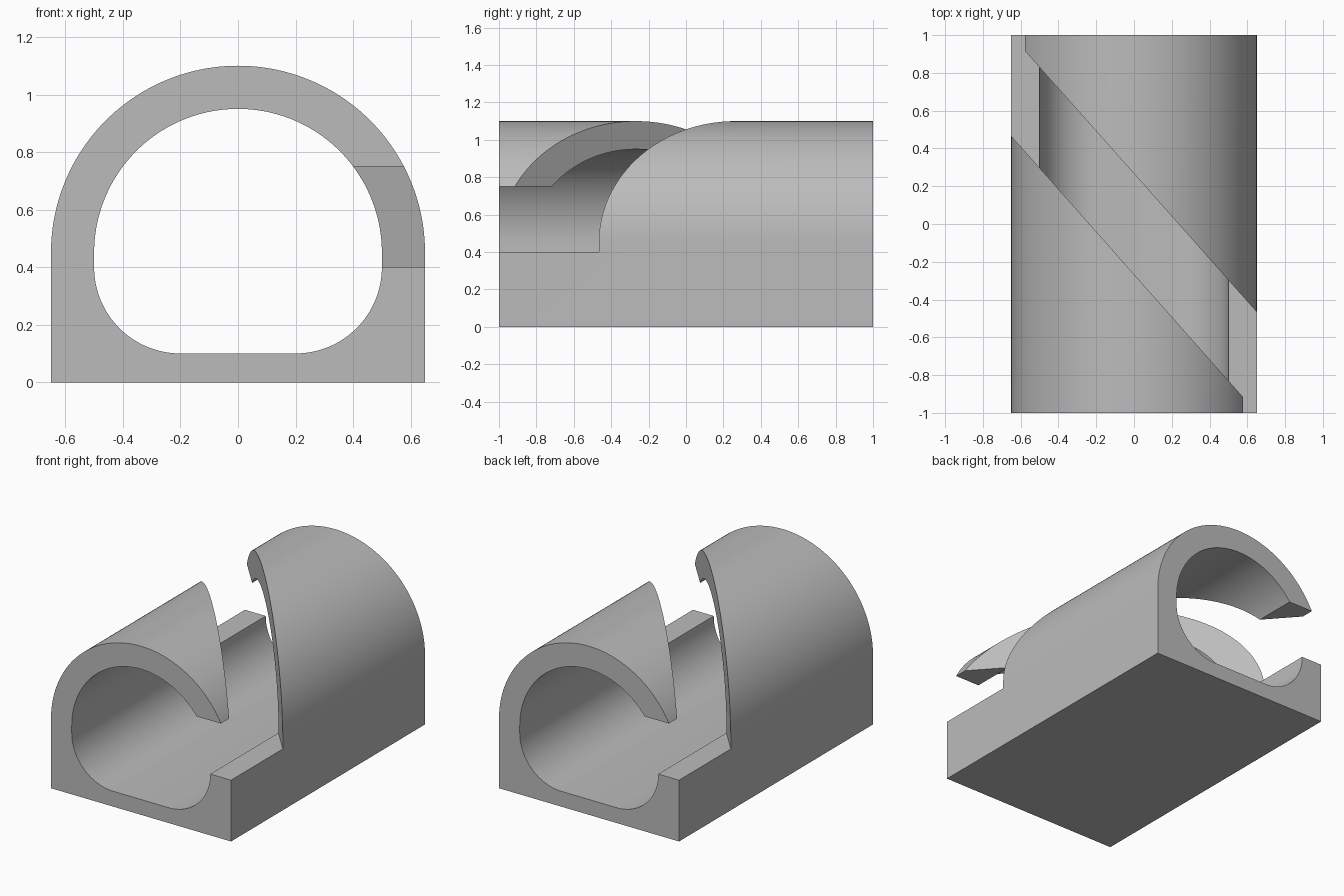
import bpy, bmesh, math
from mathutils import Vector

if "Cube" in bpy.data.objects:
    bpy.data.objects.remove(bpy.data.objects["Cube"], do_unlink=True)

SLOPE, HALF_SLOT = -1.1265, 0.266     # diagonal slot direction and half width along y
LEDGE, LIP = 0.4, 0.75                # heights of the side opening
CENTRE_Z = 0.45                       # centre of both arches


def arc(cx, cz, r, start, end, steps):
    return [(cx + r * math.cos(math.radians(start + (end - start) * i / steps)),
             cz + r * math.sin(math.radians(start + (end - start) * i / steps)))
            for i in range(steps + 1)]


def prism(name, points, offset):
    """Closed prism from a 3D polygon swept along an offset."""
    bm = bmesh.new()
    face = bm.faces.new([bm.verts.new(p) for p in points])
    swept = bmesh.ops.extrude_face_region(bm, geom=[face], use_keep_orig=True)
    bmesh.ops.translate(bm, vec=Vector(offset),
                        verts=[v for v in swept["geom"] if isinstance(v, bmesh.types.BMVert)])
    bmesh.ops.recalc_face_normals(bm, faces=bm.faces)
    mesh = bpy.data.meshes.new(name)
    bm.to_mesh(mesh)
    bm.free()
    obj = bpy.data.objects.new(name, mesh)
    bpy.context.collection.objects.link(obj)
    return obj


def cut(body, cutter):
    mod = body.modifiers.new(cutter.name, 'BOOLEAN')
    mod.operation, mod.solver, mod.object = 'DIFFERENCE', 'EXACT', cutter
    bpy.context.view_layer.objects.active = body
    bpy.ops.object.modifier_apply(modifier=mod.name)
    bpy.data.objects.remove(cutter, do_unlink=True)


# Arched block
outer = [(-0.65, 0), (0.65, 0)] + arc(0, CENTRE_Z, 0.65, 0, 180, 96)
clip = prism("clip_body", [(x, -1, z) for x, z in outer], (0, 2, 0))

# Tunnel with a flat floor and rounded lower corners
inner = (arc(0, CENTRE_Z, 0.5, 0, 180, 96) + arc(-0.2, LEDGE, 0.3, 180, 270, 32)
         + arc(0.2, LEDGE, 0.3, 270, 360, 32))
cut(clip, prism("tunnel", [(x, -1.2, z) for x, z in inner], (0, 2.4, 0)))

# Diagonal slot through the arch
slot = [(x, SLOPE * x + side * HALF_SLOT, LEDGE)
        for x, side in ((-0.9, -1), (0.9, -1), (0.9, 1), (-0.9, 1))]
cut(clip, prism("slot", slot, (0, 0, 1)))

# Side openings, one at each end, turned half round
for s in (1, -1):
    window = [(0.3, -1.2), (0.8, -1.2), (0.8, SLOPE * 0.8), (0.3, SLOPE * 0.3)]
    cut(clip, prism("side_opening", [(s * x, s * y, LEDGE) for x, y in window],
                    (0, 0, LIP - LEDGE)))

# Merge leftover seams
bm = bmesh.new()
bm.from_mesh(clip.data)
bmesh.ops.remove_doubles(bm, verts=bm.verts, dist=0.0001)
bmesh.ops.dissolve_limit(bm, angle_limit=0.002, verts=bm.verts, edges=bm.edges)
bm.to_mesh(clip.data)
bm.free()

# Plain grey finish
grey = bpy.data.materials.new("plain_grey")
grey.use_nodes = True
colour = (0.5, 0.5, 0.5, 1)
grey.diffuse_color = colour
grey.node_tree.nodes["Principled BSDF"].inputs["Base Color"].default_value = colour
clip.data.materials.clear()
clip.data.materials.append(grey)

bpy.ops.object.select_all(action='DESELECT')
clip.select_set(True)
bpy.context.view_layer.objects.active = clip
bpy.ops.object.shade_smooth_by_angle(angle=math.radians(30))
